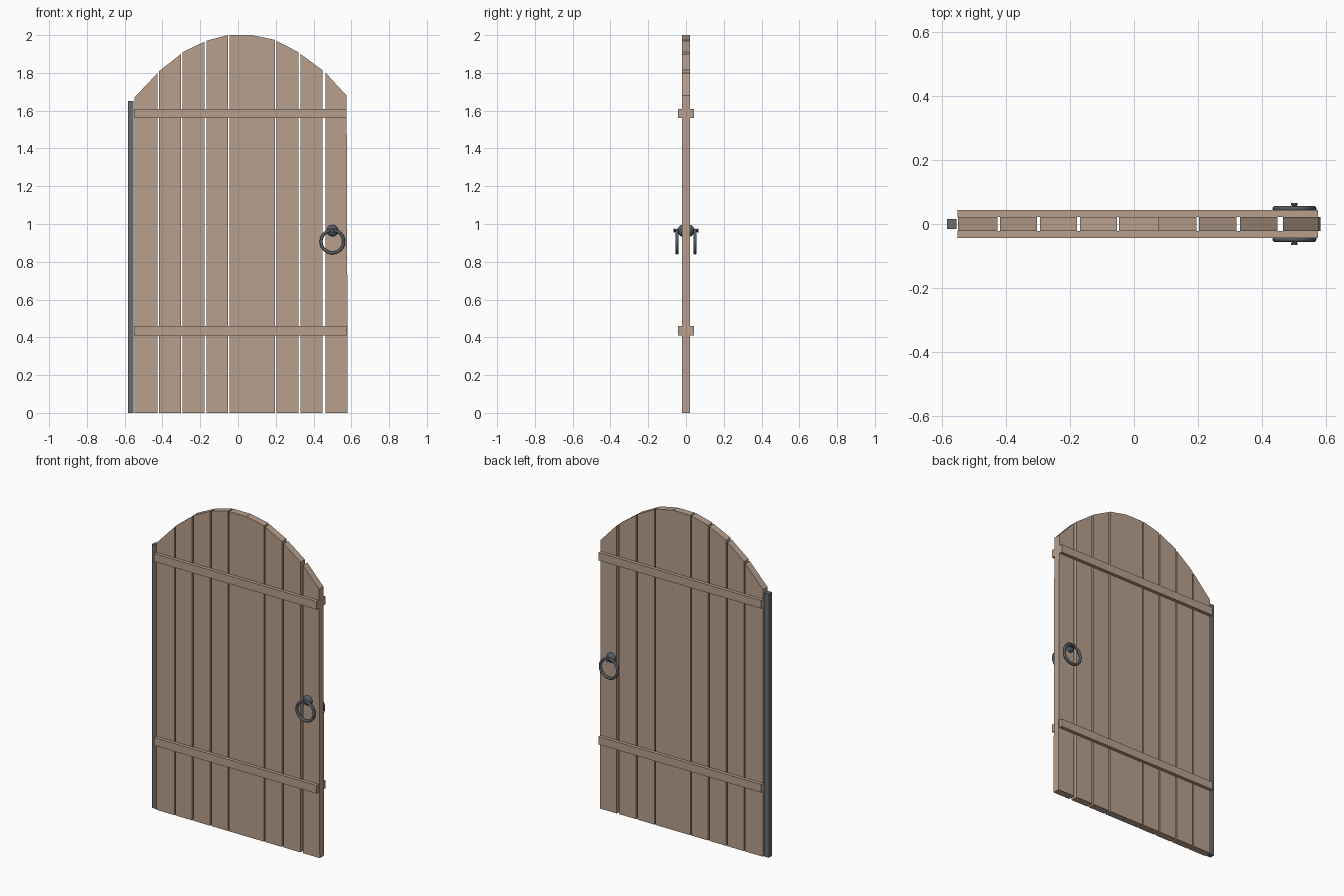
import bpy, bmesh, math
from mathutils import Matrix, Vector

cube = bpy.data.objects.get("Cube")
if cube:
    bpy.data.objects.remove(cube, do_unlink=True)


def material(name, colour):
    m = bpy.data.materials.new(name)
    m.use_nodes = True
    m.diffuse_color = (*colour, 1)
    m.node_tree.nodes["Principled BSDF"].inputs["Base Color"].default_value = (*colour, 1)
    return m


wood = material("pale wood", (0.48, 0.35, 0.265))
iron = material("post iron", (0.145, 0.15, 0.155))
dark_iron = material("handle iron", (0.09, 0.105, 0.12))


def finish(name, bm, mat, smooth=False):
    bmesh.ops.recalc_face_normals(bm, faces=bm.faces)
    mesh = bpy.data.meshes.new(name)
    bm.to_mesh(mesh)
    bm.free()
    mesh.materials.append(mat)
    obj = bpy.data.objects.new(name, mesh)
    bpy.context.collection.objects.link(obj)
    if smooth:
        bpy.ops.object.select_all(action='DESELECT')
        obj.select_set(True)
        bpy.context.view_layer.objects.active = obj
        bpy.ops.object.shade_smooth_by_angle(angle=math.radians(40))
    return obj


def slab(name, outline, y0, y1, mat):
    """Extrude an x-z outline from y0 to y1."""
    bm = bmesh.new()
    face = bm.faces.new([bm.verts.new((x, y0, z)) for x, z in outline])
    ext = bmesh.ops.extrude_face_region(bm, geom=[face])
    moved = [v for v in ext["geom"] if isinstance(v, bmesh.types.BMVert)]
    bmesh.ops.translate(bm, verts=moved, vec=(0, y1 - y0, 0))
    return finish(name, bm, mat)


def box(name, x0, x1, y0, y1, z0, z1, mat):
    return slab(name, [(x0, z0), (x1, z0), (x1, z1), (x0, z1)], y0, y1, mat)


def lathe(name, profile, origin, side, mat, steps=20):
    """Spin (radius, depth) points around the y direction."""
    bm = bmesh.new()
    verts = [bm.verts.new((r, side * d, 0)) for r, d in profile]
    edges = [bm.edges.new(p) for p in zip(verts, verts[1:])]
    bmesh.ops.spin(bm, geom=verts + edges, axis=(0, 1, 0), cent=(0, 0, 0),
                   angle=math.tau, steps=steps)
    bmesh.ops.remove_doubles(bm, verts=bm.verts, dist=0.0001)
    bmesh.ops.translate(bm, verts=bm.verts, vec=origin)
    return finish(name, bm, mat, True)


# Vertical planks: left x, right x, left top, right top
planks = [
    (-0.548, -0.425, 1.67, 1.80), (-0.417, -0.302, 1.81, 1.90),
    (-0.293, -0.177, 1.91, 1.965), (-0.168, -0.053, 1.97, 2.0),
    (-0.046, 0.073, 2.0, 2.0), (0.075, 0.195, 2.0, 1.975),
    (0.203, 0.319, 1.97, 1.91), (0.331, 0.447, 1.90, 1.815),
    (0.464, 0.575, 1.80, 1.68)]
for i, (x0, x1, z0, z1) in enumerate(planks):
    foot = 0.581 if i == len(planks) - 1 else x1
    slab(f"plank_{i + 1}", [(x0, 0), (foot, 0), (x1, z1), (x0, z0)],
         -0.022, 0.022, wood)

# Hinge post
box("hinge_post", -0.583, -0.553, -0.015, 0.015, 0, 1.65, iron)

# Cross battens and ring handles on both faces
for side, label in ((-1, "front"), (1, "back")):
    for z, level in ((0.41, "lower"), (1.56, "upper")):
        box(f"{label}_{level}_batten", -0.55, 0.574, side * 0.022, side * 0.043,
            z, z + 0.05, wood)
    mount = Vector((0.5, 0, 0.965))
    lathe(f"{label}_handle_boss",
          [(0, 0.021), (0.031, 0.021), (0.030, 0.027), (0.024, 0.035),
           (0.014, 0.041), (0, 0.043)], mount, side, dark_iron)
    lathe(f"{label}_handle_pin",
          [(0, 0.04), (0.008, 0.04), (0.008, 0.058), (0.010, 0.060),
           (0.010, 0.065), (0, 0.066)], mount, side, dark_iron, 12)
    # Ring as a small circle spun around the handle centre
    bm = bmesh.new()
    circle = bmesh.ops.create_circle(bm, segments=10, radius=0.0085,
                                     matrix=Matrix.Translation((0.06, 0, 0)))
    bmesh.ops.spin(bm, geom=circle["verts"] + bm.edges[:], axis=(0, 1, 0),
                   cent=(0, 0, 0), angle=math.tau, steps=32)
    bmesh.ops.remove_doubles(bm, verts=bm.verts, dist=0.0001)
    bmesh.ops.translate(bm, verts=bm.verts, vec=(0.5, side * 0.048, 0.907))
    finish(f"{label}_handle_ring", bm, dark_iron, True)
